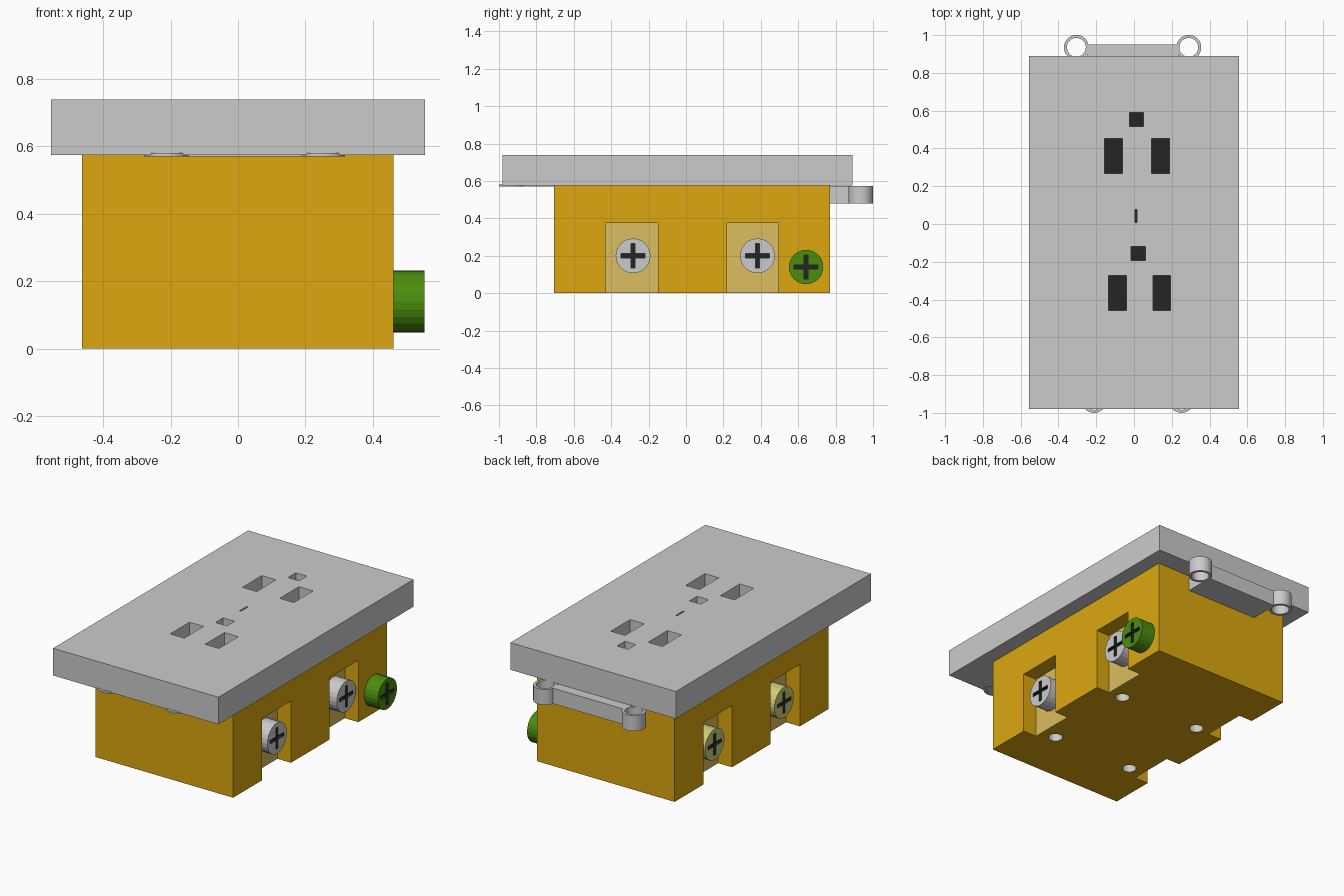
import bpy, bmesh, math
from mathutils import Matrix

if "Cube" in bpy.data.objects:
    bpy.data.objects.remove(bpy.data.objects["Cube"])


def material(name, rgb):
    m = bpy.data.materials.new(name)
    m.diffuse_color = (*rgb, 1)
    m.use_nodes = True
    m.node_tree.nodes["Principled BSDF"].inputs["Base Color"].default_value = m.diffuse_color
    return m


YELLOW = material("yellow", (0.72, 0.39, 0.005))
BRASS = material("pale_brass", (0.72, 0.51, 0.115))
PALE = material("pale_screw", (0.61, 0.61, 0.2))
GREEN = material("green", (0.07, 0.27, 0.004))
DARK = material("dark", (0.018, 0.018, 0.02))
STEEL = material("steel", (0.6, 0.6, 0.6))


def prism(name, pts, z0, z1, mat=None, matrix=None):
    """Extrude a flat outline from z0 to z1, then place it with a matrix."""
    bm = bmesh.new()
    face = bm.faces.new([bm.verts.new((x, y, z0)) for x, y in pts])
    ext = bmesh.ops.extrude_face_region(bm, geom=[face])
    for v in ext["geom"]:
        if isinstance(v, bmesh.types.BMVert):
            v.co.z = z1
    if matrix:
        bm.transform(matrix)
    bmesh.ops.recalc_face_normals(bm, faces=bm.faces)
    me = bpy.data.meshes.new(name)
    bm.to_mesh(me)
    bm.free()
    if mat:
        me.materials.append(mat)
    ob = bpy.data.objects.new(name, me)
    bpy.context.collection.objects.link(ob)
    return ob


def box(name, x0, x1, y0, y1, z0, z1, mat=None):
    return prism(name, [(x0, y0), (x1, y0), (x1, y1), (x0, y1)], z0, z1, mat)


def circle(r, cx=0, cy=0, n=24):
    return [(cx + r * math.cos(math.tau * i / n), cy + r * math.sin(math.tau * i / n))
            for i in range(n)]


def cut(ob, cutter):
    """Subtract the cutter; the cut faces keep the cutter's material."""
    mod = ob.modifiers.new("cut", 'BOOLEAN')
    mod.operation = 'DIFFERENCE'
    mod.solver = 'EXACT'
    mod.object = cutter
    if cutter.data.materials:
        mod.material_mode = 'TRANSFER'
    bpy.context.view_layer.objects.active = ob
    bpy.ops.object.modifier_apply(modifier=mod.name)
    bpy.data.objects.remove(cutter)


def screw(name, side, y, z, x0, x1, r, mat):
    """Round head facing +x or -x with a recessed cross."""
    place = Matrix.Translation((0, y, z)) @ Matrix.Rotation(side * math.pi / 2, 4, 'Y')
    head = prism(name, circle(r), x0, x1, mat, place)
    a, b = 0.065, 0.011
    cross = [(a, -b), (a, b), (b, b), (b, a), (-b, a), (-b, b),
             (-a, b), (-a, -b), (-b, -b), (-b, -a), (b, -a), (b, -b)]
    cut(head, prism("cross_cutter", cross, x1 - 0.02, x1 + 0.02, DARK, place))


# Yellow housing with side notches and holes underneath
body = box("housing", -0.463, 0.461, -0.705, 0.77, 0, 0.575, YELLOW)
NOTCHES = [(-0.43, -0.15, -0.283), (0.22, 0.495, 0.382)]
for side, label in ((1, "right"), (-1, "left")):
    for i, (y0, y1, ys) in enumerate(NOTCHES):
        xs = sorted((side * 0.365, side * 0.6))
        cut(body, box("notch_cutter", *xs, y0, y1, -0.1, 0.375, YELLOW))
        # Brass contact on the notch wall, with its terminal screw
        xs = sorted((side * 0.36, side * 0.37))
        box(f"{label}_contact_{i}", *xs, y0, y1, 0, 0.375, BRASS)
        screw(f"{label}_terminal_screw_{i}", side, ys, 0.2, 0.368, 0.46, 0.093,
              None if side > 0 else PALE)
for x in (-0.275, 0.275):
    for y in (-0.37, 0.225):
        cut(body, prism("hole_cutter", circle(0.04, x, y), -0.1, 0.1, STEEL))

# Green earth screw
screw("ground_screw", 1, 0.642, 0.14, 0.455, 0.553, 0.092, GREEN)

# Face plate with dark-bottomed socket openings
plate = box("face_plate", -0.555, 0.555, -0.98, 0.89, 0.575, 0.74)
OPENINGS = [
    (-0.025, 0.05, 0.515, 0.59), (-0.157, -0.062, 0.267, 0.452),
    (0.093, 0.188, 0.267, 0.452), (0.004, 0.015, 0.008, 0.077),
    (-0.016, 0.06, -0.193, -0.12), (-0.135, -0.04, -0.458, -0.272),
    (0.1, 0.193, -0.458, -0.272)]
for i, o in enumerate(OPENINGS):
    cut(plate, box("opening_cutter", *o, 0.59, 0.8))
    box(f"socket_floor_{i}", *o, 0.585, 0.594, DARK)


# Mounting brackets: a bar with a ring at each end
def bracket(name, x_left, x_right, y_bar, y_ring, z0, z1):
    box(name + "_bar", x_left + 0.055, x_right - 0.055, *y_bar, z0, z1)
    for label, x in (("left", x_left), ("right", x_right)):
        ring = prism(f"{name}_{label}_ring", circle(0.066, x, y_ring, 32), z0, z1)
        cut(ring, prism("ring_cutter", circle(0.05, x, y_ring, 32), z0 - 0.1, z1 + 0.1))


bracket("back_bracket", -0.305, 0.29, (0.765, 0.95), 0.935, 0.48, 0.574)
bracket("front_bracket", -0.211, 0.252, (-0.95, -0.70), -0.934, 0.57, 0.58)
